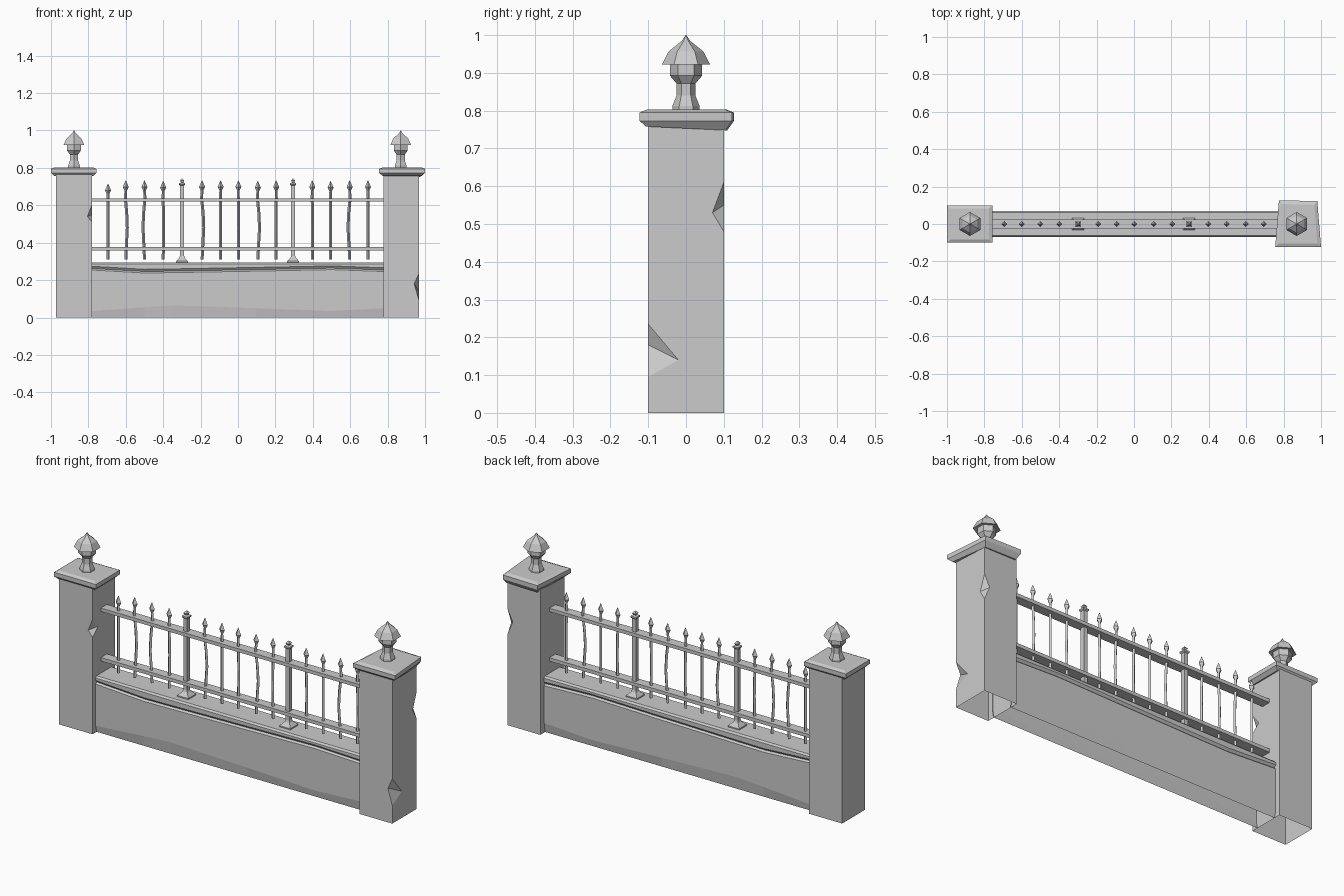
import bpy
import bmesh
from math import cos, sin, pi, radians

cube = bpy.data.objects.get("Cube")
if cube:
    bpy.data.objects.remove(cube, do_unlink=True)

stone = bpy.data.materials.new("light_grey")
stone.use_nodes = True
GREY = (0.6, 0.6, 0.6, 1)
stone.diffuse_color = GREY
stone.node_tree.nodes["Principled BSDF"].inputs["Base Color"].default_value = GREY


def finish(name, bm, recalc=True):
    bmesh.ops.remove_doubles(bm, verts=bm.verts, dist=0.0001)
    if recalc:
        bmesh.ops.recalc_face_normals(bm, faces=bm.faces)
    mesh = bpy.data.meshes.new(name)
    bm.to_mesh(mesh)
    bm.free()
    mesh.materials.append(stone)
    obj = bpy.data.objects.new(name, mesh)
    bpy.context.collection.objects.link(obj)
    return obj


def loft(name, rings, closed=True, caps=True):
    """Skin a list of equal-length point rings."""
    bm = bmesh.new()
    rows = [[bm.verts.new(p) for p in ring] for ring in rings]
    n = len(rows[0])
    for a, b in zip(rows, rows[1:]):
        for i in range(n if closed else n - 1):
            j = (i + 1) % n
            bm.faces.new((a[i], a[j], b[j], b[i]))
    if caps:
        bm.faces.new(rows[0][::-1])
        bm.faces.new(rows[-1])
    return finish(name, bm)


def ring(x, y, z, r, sides, turn=0.0):
    return [(x + r * cos(turn + 2 * pi * i / sides),
             y + r * sin(turn + 2 * pi * i / sides), z) for i in range(sides)]


def box(name, x0, x1, y0, y1, z0, z1):
    return loft(name, [[(x0, y0, z), (x1, y0, z), (x1, y1, z), (x0, y1, z)]
                       for z in (z0, z1)])


def pillar(name, cx, hx, hy, top, chips):
    """Open-bottomed shaft; chips are broken wedges along a corner:
    corner: (low z, high z, (depth, z) on previous side, (depth, z) on next side)"""
    bm = bmesh.new()
    c = [(cx - hx, -hy), (cx + hx, -hy), (cx + hx, hy), (cx - hx, hy)]

    def inward(k, other, depth, z):
        (ax, ay), (bx, by) = c[k], c[other]
        length = abs(bx - ax) + abs(by - ay)
        t = depth / length
        return (ax + (bx - ax) * t, ay + (by - ay) * t, z)

    def face(points):
        bm.faces.new([bm.verts.new(p) for p in points])

    for k in range(4):
        j = (k + 1) % 4
        pts = [(*c[k], 0), (*c[j], 0)]
        if j in chips:
            lo, hi, prev, _ = chips[j]
            pts += [(*c[j], lo), inward(j, k, *prev), (*c[j], hi)]
        pts += [(*c[j], top), (*c[k], top)]
        if k in chips:
            lo, hi, prev, nxt = chips[k]
            p, q = inward(k, k - 1, *prev), inward(k, j, *nxt)
            pts += [(*c[k], hi), q, (*c[k], lo)]
            face([(*c[k], hi), p, q])
            face([(*c[k], lo), q, p])
        face(pts)
    return finish(name, bm)


def capstone(name, corners, centre, underside):
    """Slab with chamfered underside and a very shallow pyramid top."""
    def scaled(s, zs):
        return [(centre + (x - centre) * s, y * s, z)
                for (x, y), z in zip(corners, zs)]
    loft(name, [scaled(0.86, underside), scaled(1, [0.773] * 4),
                scaled(1, [0.795] * 4), scaled(0.84, [0.803] * 4)])


# Pillars with broken corners
pillar("right_pillar", -0.877, 0.097, 0.094, 0.765,
       {1: (0.51, 0.605, (0.025, 0.54), (0.045, 0.55))})
pillar("left_pillar", 0.872, 0.095, 0.1, 0.765,
       {1: (0.095, 0.235, (0.025, 0.18), (0.08, 0.14)),
        2: (0.48, 0.61, (0.03, 0.53), (0.03, 0.55))})

# Capstones, one of them slightly skewed
capstone("right_capstone",
         [(-1, -0.099), (-0.757, -0.099), (-0.757, 0.1), (-1, 0.1)],
         -0.878, [0.757] * 4)
capstone("left_capstone",
         [(0.755, -0.123), (1, -0.123), (0.98, 0.122), (0.775, 0.127)],
         0.877, [0.758, 0.758, 0.748, 0.748])

# Six-sided finials
FINIAL = [(0.036, 0.8), (0.036, 0.812), (0.025, 0.84), (0.025, 0.872),
          (0.043, 0.893), (0.043, 0.925), (0.064, 0.922), (0.046, 0.957),
          (0.011, 0.985), (0.001, 1.0)]
for side, x in (("right", -0.877), ("left", 0.87)):
    loft(side + "_finial", [ring(x, 0, z, r, 6, pi / 2) for r, z in FINIAL])

# Low wall: worn base fold, groove and coping
STATIONS = [(-0.78, 0.035, 0.262), (-0.5, 0.055, 0.246), (-0.35, 0.065, 0.248),
            (0.1, 0.05, 0.256), (0.5, 0.035, 0.264), (0.78, 0.05, 0.254)]
sections = []
for x, fold, groove in STATIONS:
    half = [(0.06, 0), (0.068, fold), (0.068, groove - 0.008),
            (0.059, groove), (0.069, groove + 0.012), (0.069, 0.286), (0.061, 0.295)]
    sections.append([(x, -y, z) for y, z in half] +
                    [(x, y, z) for y, z in reversed(half)])
loft("low_wall", sections, closed=False, caps=False)

# Rails
for name, z in (("lower_rail", 0.368), ("upper_rail", 0.628)):
    box(name, -0.785, 0.785, -0.025, 0.025, z - 0.009, z + 0.009)

# Square support posts on flared feet
POST = [(0.032, 0.294), (0.032, 0.301), (0.014, 0.32), (0.011, 0.33), (0.011, 0.705),
        (0.016, 0.71), (0.016, 0.718), (0.006, 0.722), (0.011, 0.732), (0.003, 0.742)]
for name, x in (("right_post", -0.299), ("left_post", 0.295)):
    loft(name, [ring(x, 0, z, r * 2 ** 0.5, 4, pi / 4) for r, z in POST])

# Spear-topped pickets: position, bend, drop of the tip
PICKETS = [(-0.695, 0, 0.018), (-0.6, 0.008, 0), (-0.5, -0.008, 0), (-0.4, 0.002, 0.004),
           (-0.192, 0.009, 0), (-0.093, 0, 0), (0.002, 0.002, 0), (0.106, 0.009, 0.004),
           (0.204, -0.002, 0), (0.397, 0.002, 0), (0.495, 0, 0.004), (0.597, -0.009, 0),
           (0.695, 0.001, 0)]
SPEAR = [(0.008, 0.31, 0), (0.008, 0.4, 0.5), (0.008, 0.48, 1), (0.008, 0.56, 0.6),
         (0.008, 0.64, -0.3), (0.007, 0.68, 0), (0.016, 0.698, 0), (0.001, 0.733, 0)]
for i, (x, bend, drop) in enumerate(PICKETS):
    loft("picket_%d" % (i + 1),
         [ring(x + bend * b, bend * b * 0.4, z - (drop if z > 0.65 else 0), r, 4)
          for r, z, b in SPEAR])
